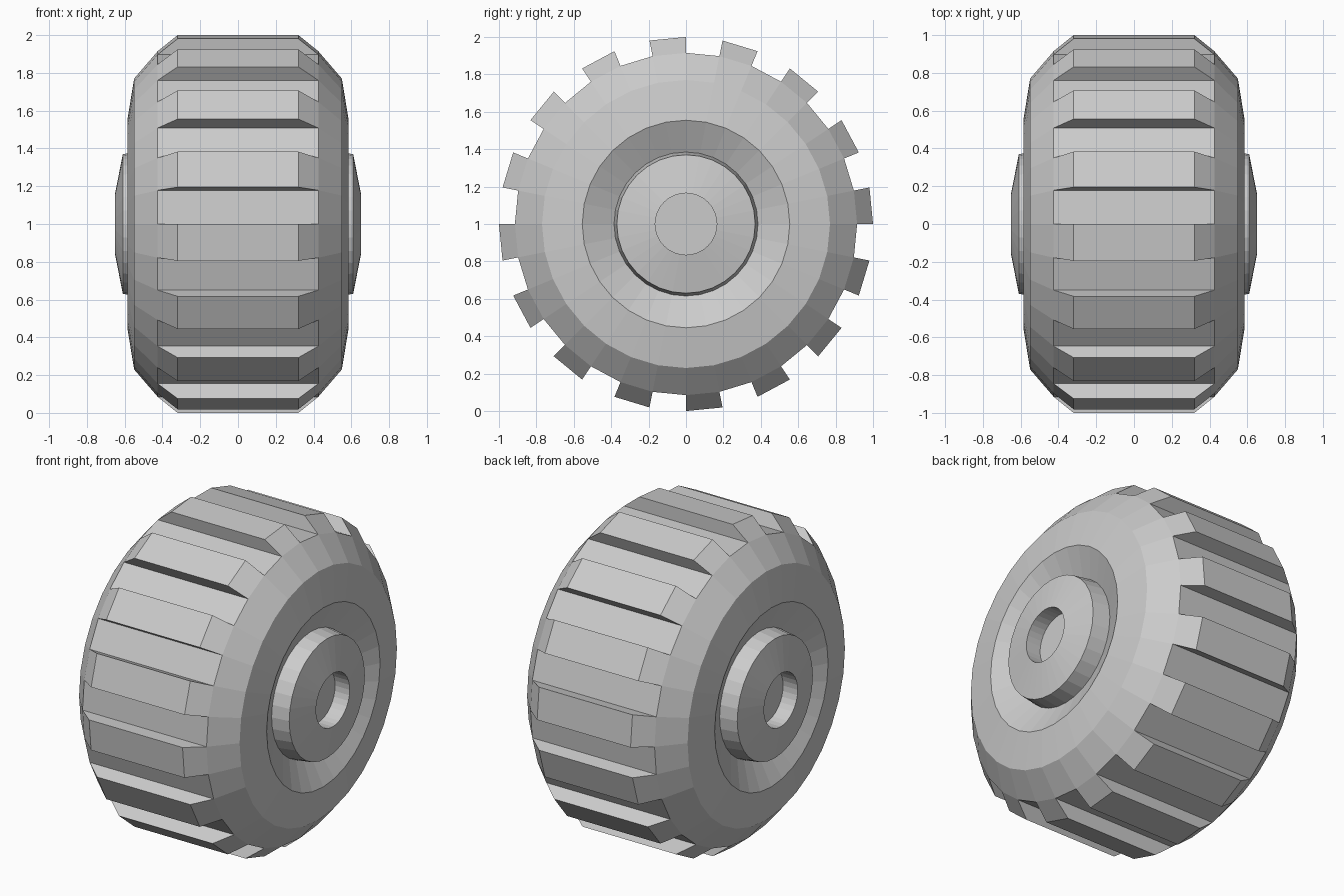
import bpy
import bmesh
from math import cos, sin, tau

SIDES = 32
BODY_R, LUG_R = 0.915, 1.0
BODY_X, LUG_X = 0.425, 0.32

cube = bpy.data.objects.get("Cube")
if cube:
    bpy.data.objects.remove(cube, do_unlink=True)

grey = bpy.data.materials.new("mid_grey")
grey.use_nodes = True
grey.diffuse_color = (0.6, 0.6, 0.6, 1)
grey.node_tree.nodes["Principled BSDF"].inputs["Base Color"].default_value = grey.diffuse_color


def lathe(bm, profile):
    """Turn (x, radius) points around the axle; return rings and face bands."""
    rings = [[bm.verts.new((x, r * cos(tau * j / SIDES), 1 + r * sin(tau * j / SIDES)))
              for j in range(SIDES)] for x, r in profile]
    bands = []
    for a, b in zip(rings, rings[1:]):
        bands.append([bm.faces.new((a[j], a[(j + 1) % SIDES], b[(j + 1) % SIDES], b[j]))
                      for j in range(SIDES)])
    return rings, bands


def finish(bm, name):
    mesh = bpy.data.meshes.new(name)
    bm.to_mesh(mesh)
    bm.free()
    mesh.materials.append(grey)
    obj = bpy.data.objects.new(name, mesh)
    bpy.context.collection.objects.link(obj)
    return obj


# Tyre: tread, shoulders, sidewalls and the dished rims
half = [(BODY_X, BODY_R), (0.55, 0.77), (0.585, 0.555), (0.5, 0.385)]
profile = [(-x, r) for x, r in reversed(half)] + half
bm = bmesh.new()
_, bands = lathe(bm, profile)

# Tread lugs: every second tread face raised, with sloped ends
tread = bands[len(half) - 1]
raised = bmesh.ops.extrude_discrete_faces(bm, faces=tread[::2])["faces"]
for face in raised:
    for v in face.verts:
        v.co.x = LUG_X if v.co.x > 0 else -LUG_X
        v.co.y *= LUG_R / BODY_R
        v.co.z = 1 + (v.co.z - 1) * LUG_R / BODY_R
finish(bm, "tyre")

# Hubs: raised conical cap with a recessed axle hole
hub_profile = [(0.5, 0.385), (0.61, 0.37), (0.65, 0.165), (0.55, 0.165)]
for side, name in ((1, "left_hub"), (-1, "right_hub")):
    bm = bmesh.new()
    rings, _ = lathe(bm, [(side * x, r) for x, r in hub_profile])
    bm.faces.new(rings[-1])
    if side < 0:
        bmesh.ops.reverse_faces(bm, faces=bm.faces[:])
    finish(bm, name)
